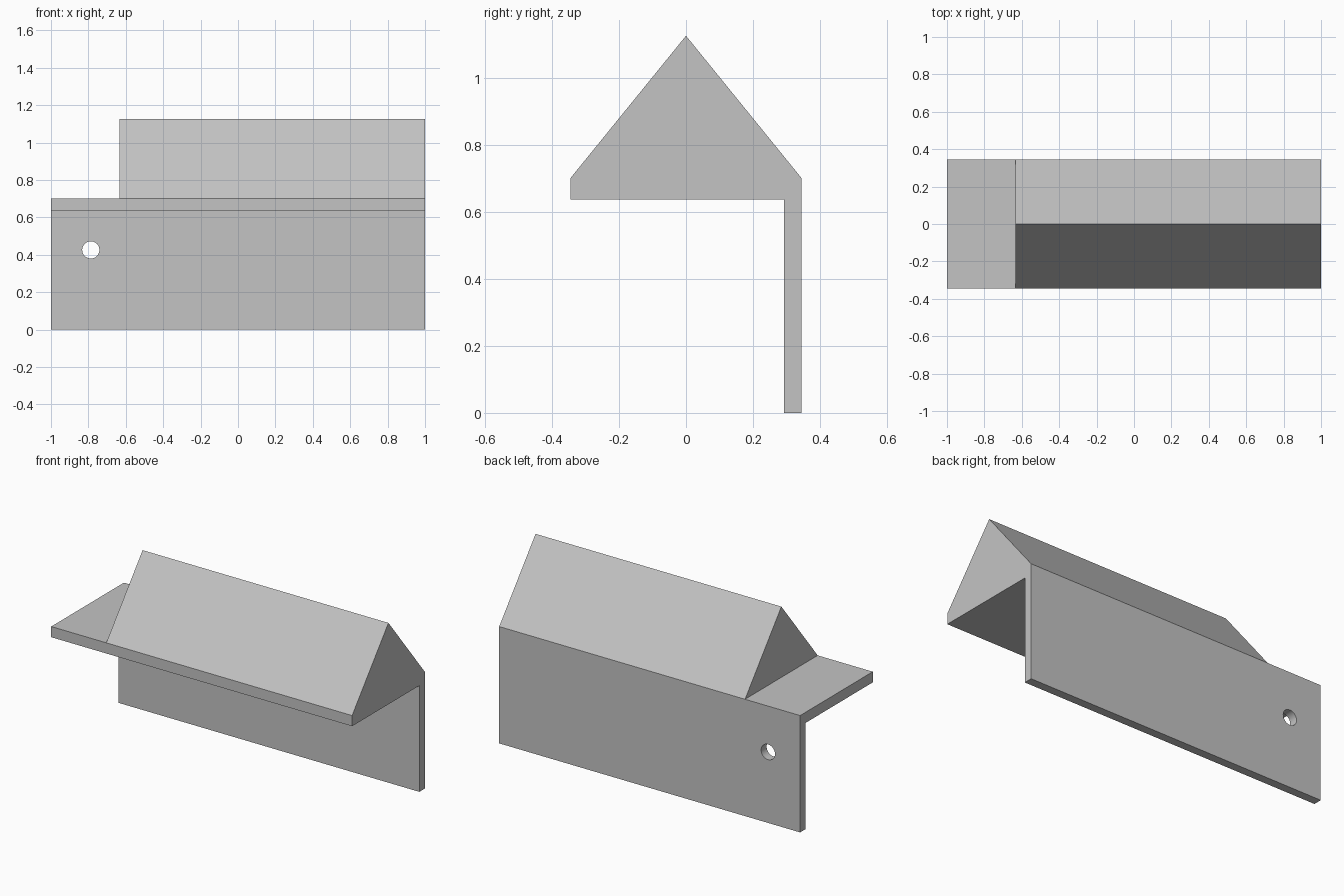
import bpy
import bmesh
from math import radians
from mathutils import Matrix

cube = bpy.data.objects.get("Cube")
if cube:
    bpy.data.objects.remove(cube, do_unlink=True)

# Main dimensions
HALF_LENGTH, HALF_DEPTH = 1.0, 0.345
WALL_FRONT = 0.293
SHELF_BOTTOM, SHELF_TOP, RIDGE_TOP = 0.638, 0.702, 1.127
RIDGE_START = -0.634

grey = bpy.data.materials.new("plain grey")
grey.use_nodes = True
colour = (0.55, 0.55, 0.55, 1)
grey.diffuse_color = colour
grey.node_tree.nodes["Principled BSDF"].inputs["Base Color"].default_value = colour


def make_object(name, bm):
    bmesh.ops.recalc_face_normals(bm, faces=bm.faces)
    mesh = bpy.data.meshes.new(name)
    bm.to_mesh(mesh)
    bm.free()
    mesh.materials.append(grey)
    obj = bpy.data.objects.new(name, mesh)
    bpy.context.collection.objects.link(obj)
    return obj


def subtract(target, cutter):
    mod = target.modifiers.new("cut", 'BOOLEAN')
    mod.operation = 'DIFFERENCE'
    mod.solver = 'EXACT'
    mod.object = cutter
    bpy.context.view_layer.objects.active = target
    bpy.ops.object.modifier_apply(modifier=mod.name)
    bpy.data.objects.remove(cutter, do_unlink=True)


# Bracket: back wall, shelf and pointed ridge extruded along the length
profile = [(HALF_DEPTH, 0), (HALF_DEPTH, SHELF_TOP), (0, RIDGE_TOP),
           (-HALF_DEPTH, SHELF_TOP), (-HALF_DEPTH, SHELF_BOTTOM),
           (WALL_FRONT, SHELF_BOTTOM), (WALL_FRONT, 0)]
bm = bmesh.new()
end = bm.faces.new([bm.verts.new((-HALF_LENGTH, y, z)) for y, z in profile])
extruded = bmesh.ops.extrude_face_region(bm, geom=[end], use_keep_orig=True)["geom"]
bmesh.ops.translate(bm, vec=(2 * HALF_LENGTH, 0, 0),
                    verts=[v for v in extruded if isinstance(v, bmesh.types.BMVert)])
bracket = make_object("ridged_bracket", bm)

# Open shelf: the ridge stops short of the right end
bm = bmesh.new()
bmesh.ops.create_cube(bm, size=1, matrix=Matrix.Translation((RIDGE_START - 0.5, 0, SHELF_TOP + 0.5)))
subtract(bracket, make_object("ridge_cutter", bm))

# Round hole through the back wall
bm = bmesh.new()
bmesh.ops.create_cone(bm, cap_ends=True, segments=48, radius1=0.046, radius2=0.046, depth=0.3,
                      matrix=Matrix.Translation((-0.787, HALF_DEPTH, 0.426))
                      @ Matrix.Rotation(radians(90), 4, 'X'))
subtract(bracket, make_object("hole_cutter", bm))

bpy.ops.object.select_all(action='DESELECT')
bracket.select_set(True)
bpy.context.view_layer.objects.active = bracket
bpy.ops.object.shade_smooth_by_angle(angle=radians(30))
